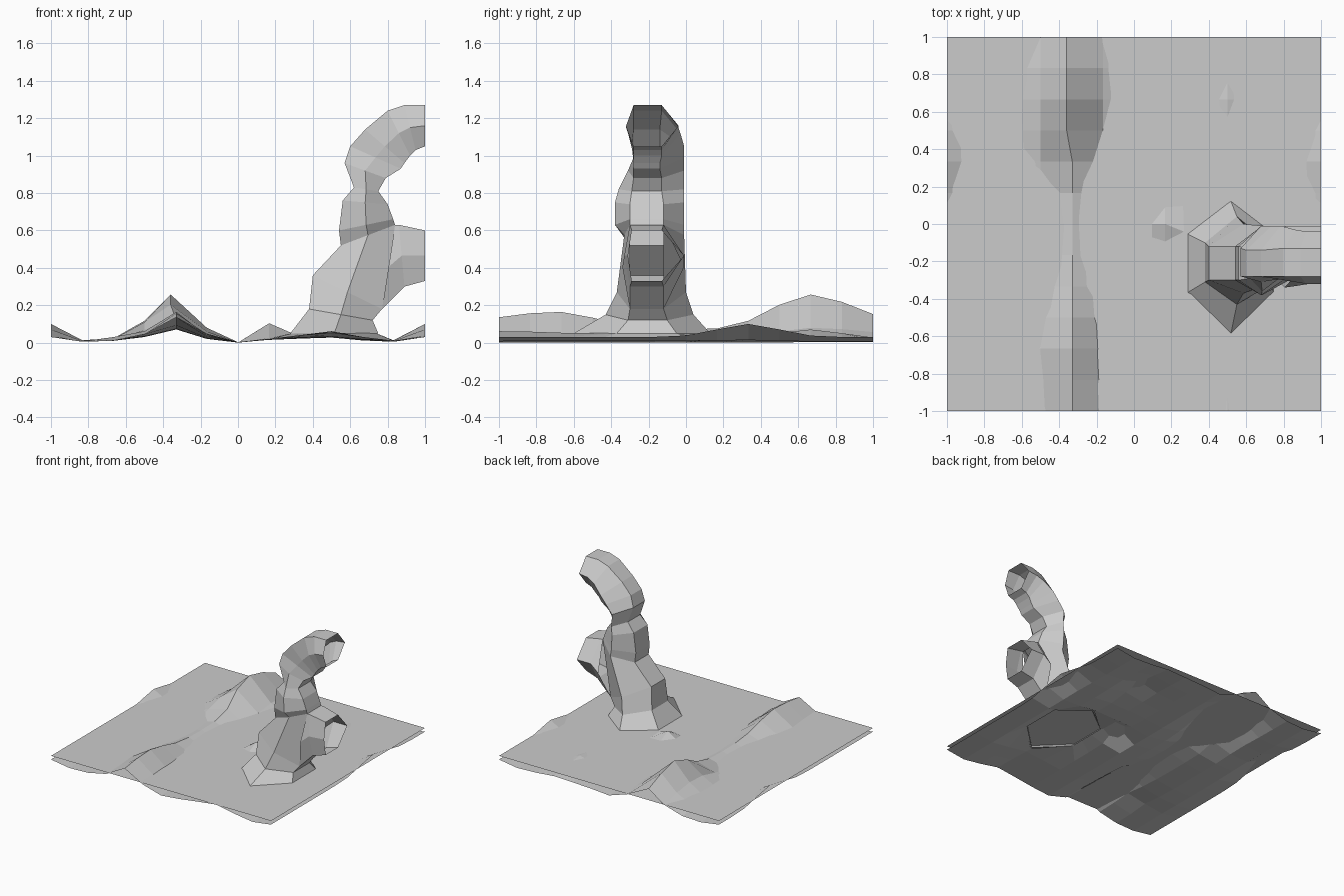
import bpy, bmesh
from math import exp

if "Cube" in bpy.data.objects:
    bpy.data.objects.remove(bpy.data.objects["Cube"])


def finish(bm, name):
    mesh = bpy.data.meshes.new(name)
    bm.to_mesh(mesh)
    bm.free()
    obj = bpy.data.objects.new(name, mesh)
    bpy.context.collection.objects.link(obj)
    return obj


# Flat water surface
bm = bmesh.new()
bmesh.ops.create_grid(bm, x_segments=1, y_segments=1, size=1)
finish(bm, "water").location.z = 0.06

# Uneven seabed: long ridge plus bumps (x, y, height, x spread, y spread)
COLUMNS = [.03, .005, .01, .03, .07, .02, 0, .015, .02, .02, .01, .005, .03]
BUMPS = [
    (-.35, .667, .185, .12, .19), (-.33, -.667, .09, .09, .20),
    (-.30, -1, .045, .12, .15), (-.30, 1, .045, .12, .15),
    (.50, .667, .05, .10, .17), (.50, -1, .04, .14, .30),
    (.167, 0, .085, .05, .07), (1, .333, .07, .08, .16),
    (-1, .333, .07, .08, .16), (-.5, .42, .03, .12, .1),
    (-.6, -.667, .025, .1, .1), (.5, -.25, .03, .18, .30),
]
bm = bmesh.new()
bmesh.ops.create_grid(bm, x_segments=12, y_segments=12, size=1)
hole = [f for f in bm.faces
        if .33 < f.calc_center_median().x < .67 and -.5 < f.calc_center_median().y < 0]
hole_verts = {v for f in hole for v in f.verts}
for v in bm.verts:
    x, y = v.co.x, v.co.y
    i = round((x + 1) * 6)
    v.co.z = COLUMNS[i] + sum(
        h * exp(-((x - cx) / sx) ** 2 / 2 - ((y - cy) / sy) ** 2 / 2)
        for cx, cy, h, sx, sy in BUMPS)
    if i == 4:
        v.co.x = -.36 if y > .4 else -.33
    if v in hole_verts:                       # fit the opening to the stalk foot
        v.co.z = .05
        if i == 9:
            v.co.y = -.235 + (y + .25) * 1.46
        else:
            v.co.x = .29 if i == 8 else .74
            v.co.y = -.21 + (y + .25) * .64
bmesh.ops.delete(bm, geom=hole, context='FACES')
finish(bm, "seabed")


def hex_tube(name, rings, skip=()):
    """Six-sided tube; each ring: outer x z, inner x z, side y min max, flat y min max."""
    bm = bmesh.new()
    loops = []
    for ox, oz, ix, iz, s0, s1, f0, f1 in rings:
        mx, mz = (ox + ix) / 2, (oz + iz) / 2
        pts = [(ox, f0, oz), (mx, s0, mz), (ix, f0, iz),
               (ix, f1, iz), (mx, s1, mz), (ox, f1, oz)]
        loops.append([bm.verts.new(p) for p in pts])
    for r, (a, b) in enumerate(zip(loops, loops[1:])):
        for k in range(6):
            if (r, k) not in skip:
                n = (k + 1) % 6
                bm.faces.new((a[k], a[n], b[n], b[k]))
    bmesh.ops.recalc_face_normals(bm, faces=bm.faces)
    return finish(bm, name)


# Curling stalk, open where it is cut off at the right edge;
# the inner flat of the bulge is left open for the side branch
hex_tube("stalk", [
    (.28, .05, .75, .05, -.60, .13, -.37, -.05),
    (.38, .18, .72, .12, -.43, .04, -.31, -.10),
    (.40, .36, .77, .18, -.37, .00, -.30, -.12),
    (.55, .52, .84, .63, -.33, -.01, -.30, -.12),
    (.54, .60, .83, .66, -.38, -.01, -.30, -.12),
    (.56, .76, .80, .74, -.38, -.01, -.30, -.12),
    (.62, .83, .75, .81, -.36, -.01, -.29, -.13),
    (.57, .96, .79, .88, -.31, -.01, -.28, -.13),
    (.60, 1.05, .87, .93, -.28, -.01, -.28, -.14),
    (.68, 1.14, .89, .96, -.29, -.01, -.28, -.14),
    (.80, 1.24, .92, 1.00, -.31, -.03, -.28, -.13),
    (.89, 1.27, .95, 1.03, -.32, -.04, -.28, -.13),
    (1.0, 1.27, 1.0, 1.05, -.32, -.04, -.28, -.13),
], skip={(2, 2)})

# Side branch, also cut off open at the right edge
hex_tube("branch", [
    (.84, .63, .77, .18, -.34, -.01, -.30, -.12),
    (.86, .63, .89, .30, -.33, -.01, -.30, -.12),
    (1.0, .60, 1.0, .33, -.31, -.01, -.29, -.13),
])
